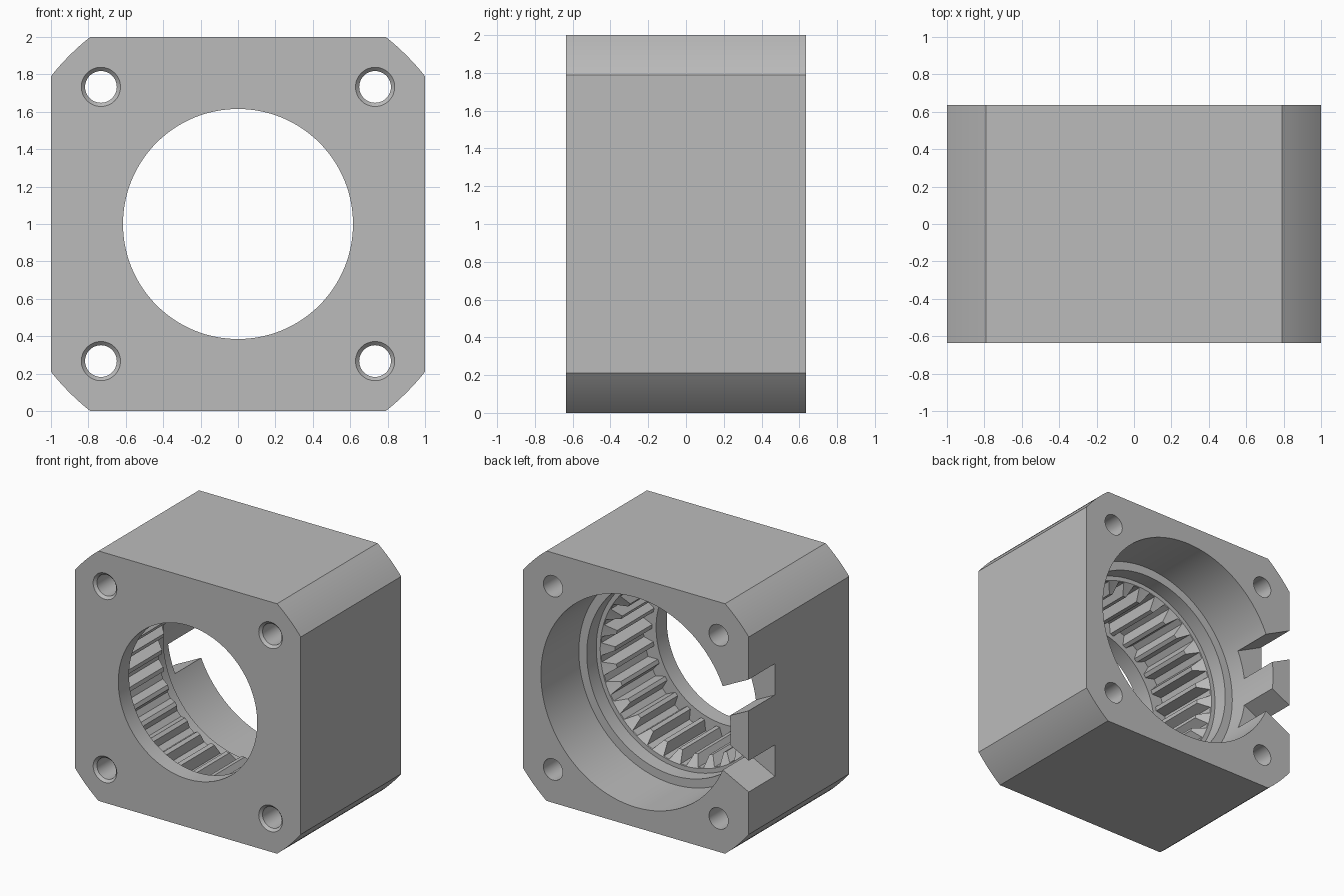
import bpy, bmesh
from math import sin, cos, pi, atan2, hypot, radians

cube = bpy.data.objects.get("Cube")
if cube:
    bpy.data.objects.remove(cube, do_unlink=True)

MID = 1.0        # height of the bore axis
HALF = 0.635     # half the body depth

grey = bpy.data.materials.new("machined_grey")
grey.use_nodes = True
colour = (0.5, 0.5, 0.5, 1)
grey.diffuse_color = colour
grey.node_tree.nodes["Principled BSDF"].inputs["Base Color"].default_value = colour


def finish(name, bm):
    bmesh.ops.recalc_face_normals(bm, faces=bm.faces)
    mesh = bpy.data.meshes.new(name)
    bm.to_mesh(mesh)
    bm.free()
    mesh.materials.append(grey)
    obj = bpy.data.objects.new(name, mesh)
    bpy.context.collection.objects.link(obj)
    return obj


def prism(name, outline, y0, y1):
    """Extrude an (x, z) outline, measured from the axis, along y."""
    bm = bmesh.new()
    rings = [[bm.verts.new((x, y, MID + z)) for x, z in outline] for y in (y0, y1)]
    n = len(outline)
    for ring in rings:
        bm.faces.new(ring)
    for i in range(n):
        j = (i + 1) % n
        bm.faces.new((rings[0][i], rings[0][j], rings[1][j], rings[1][i]))
    return finish(name, bm)


def turned(name, profile, cx=0, cz=0, segments=128):
    """Turn an (radius, y) profile around an axis along y, with capped ends."""
    bm = bmesh.new()
    rings = []
    for r, y in profile:
        angles = [2 * pi * i / segments for i in range(segments)]
        rings.append([bm.verts.new((cx + r * cos(a), y, MID + cz + r * sin(a)))
                      for a in angles])
    for a, b in zip(rings, rings[1:]):
        for i in range(segments):
            j = (i + 1) % segments
            bm.faces.new((a[i], a[j], b[j], b[i]))
    bm.faces.new(rings[0])
    bm.faces.new(rings[-1])
    return finish(name, bm)


# Square body with corners turned to a round
corner = atan2(0.79, 1)
reach = hypot(0.79, 1)
outline = []
for quarter in range(4):
    for i in range(9):
        a = quarter * pi / 2 + corner + (pi / 2 - 2 * corner) * i / 8
        outline.append((reach * cos(a), reach * sin(a)))
body = prism("gear_housing", outline, -HALF, HALF)

cutters = []

# Stepped bore, with a lead-in cone over the tooth ends
cutters.append(turned("bore_cutter", [
    (0.84, 0.7), (0.84, 0.155), (0.77, 0.155), (0.77, 0.035),
    (0.735, 0.035), (0.615, -0.06), (0.615, -0.7)]))

# Internal ring gear
TEETH = 30
pitch = 360 / TEETH
gear = []
for t in range(TEETH):
    for offset, r in ((-1.4, 0.65), (1.4, 0.65), (4, 0.73), (8, 0.73)):
        a = radians(t * pitch + offset)
        gear.append((r * cos(a), r * sin(a)))
cutters.append(prism("gear_cutter", gear, -0.5, 0.1))

# Countersunk screw holes
for sx in (-1, 1):
    for sz in (-1, 1):
        cutters.append(turned("screw_hole_cutter", [
            (0.125, -HALF - 0.02), (0.085, -HALF + 0.02), (0.085, HALF + 0.1)],
            sx * 0.733, sz * 0.733, 32))

# Pair of slanted slots in the back of the right wall
for s in (-1, 1):
    slot = [(-1.1, s * 0.5), (-0.7, s * 0.3), (-0.7, s * 0.05), (-1.1, s * 0.25)]
    cutters.append(prism("slot_cutter", slot, 0.305, 0.75))

# Cut everything from the body, then discard the cutters
for cutter in cutters:
    cutter.hide_render = True
    mod = body.modifiers.new(cutter.name, 'BOOLEAN')
    mod.operation = 'DIFFERENCE'
    mod.solver = 'EXACT'
    mod.object = cutter
bpy.context.view_layer.update()
graph = bpy.context.evaluated_depsgraph_get()
cut_mesh = bpy.data.meshes.new_from_object(body.evaluated_get(graph))
body.modifiers.clear()
body.data = cut_mesh
cut_mesh.materials.clear()
cut_mesh.materials.append(grey)
for poly in cut_mesh.polygons:
    poly.material_index = 0
for cutter in cutters:
    bpy.data.objects.remove(cutter, do_unlink=True)

# Smooth round walls, sharp edges
for obj in bpy.context.selected_objects:
    obj.select_set(False)
body.select_set(True)
bpy.context.view_layer.objects.active = body
bpy.ops.object.shade_smooth_by_angle(angle=radians(20))
